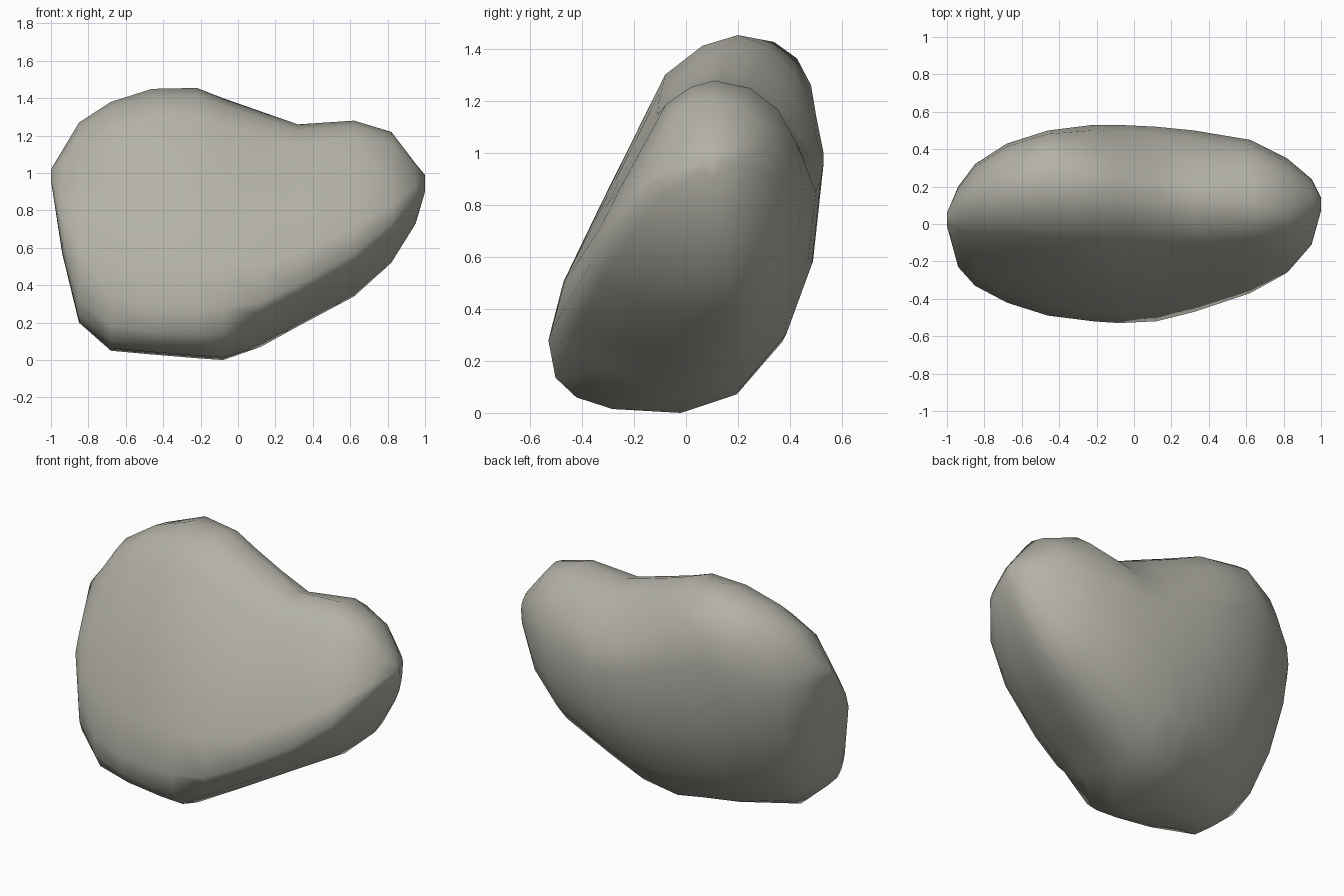
import bpy
import bmesh
from math import sin, cos, pi, radians

# Remove the default cube
default_cube = bpy.data.objects.get("Cube")
if default_cube:
    bpy.data.objects.remove(default_cube, do_unlink=True)

# Stone colour
stone = bpy.data.materials.new("warm_grey_stone")
stone.use_nodes = True
stone_colour = (0.45, 0.44, 0.385, 1)
stone.diffuse_color = stone_colour
shader = stone.node_tree.nodes["Principled BSDF"]
shader.inputs["Base Color"].default_value = stone_colour
shader.inputs["Roughness"].default_value = 0.9

# Flat front face with a rounded brow, as (across, up) fractions from the top down
FRONT_FACE = [(0, 1), (.19, .965), (.39, .87), (.73, .45), (.92, .2)]
SEGMENTS = 4          # edges per rounded quarter of a section
ROUND_FOOT, UNDERCUT = 2.9, 1.45  # lower front, on the right and left halves
FLAT_HEEL, ROUND_HEEL = 1.65, 2.05  # lower back, at the right end and elsewhere

# Cross-sections along x: x, then (y, z) of the top, front, bottom and back
# extremes, then the fullness of the upper back
sections = [
    (-1, (.03, 1.02), (-.01, .99), (.01, .96), (.06, 1), 2),
    (-.94, (.1, 1.12), (-.23, .68), (-.1, .57), (.2, .95), 2),
    (-.85, (.13, 1.27), (-.33, .45), (-.16, .2), (.32, .95), 2),
    (-.68, (.17, 1.38), (-.42, .32), (-.14, .05), (.43, 1.02), 2.3),
    (-.46, (.2, 1.45), (-.49, .28), (-.09, .03), (.5, 1.1), 2.5),
    (-.22, (.2, 1.455), (-.52, .28), (-.07, .01), (.53, 1), 1.7),
    (-.08, (.19, 1.4), (-.53, .28), (-.02, 0), (.53, .96), 1.5),
    (.12, (.16, 1.33), (-.52, .31), (.06, .07), (.52, .9), 1.4),
    (.32, (.12, 1.26), (-.47, .4), (.1, .18), (.5, .85), 1.5),
    (.62, (.11, 1.28), (-.37, .57), (.15, .34), (.45, .88), 2.1),
    (.82, (.09, 1.22), (-.26, .73), (.15, .52), (.35, .92), 2),
    (.95, (.11, 1.05), (-.11, .89), (.12, .73), (.24, .95), 2),
    (1, (.11, .99), (.07, .95), (.1, .9), (.14, .95), 2),
]


def blend(upright, side, across, along):
    """Point between the upright extreme and the side one."""
    return (upright[0] + (side[0] - upright[0]) * across,
            side[1] + (upright[1] - side[1]) * along)


def quarter(upright, side, fullness):
    """Points on a rounded corner from the upright extreme towards the side one."""
    angles = [step / SEGMENTS * pi / 2 for step in range(SEGMENTS + 1)]
    return [blend(upright, side, abs(sin(a)) ** (2 / fullness),
                  abs(cos(a)) ** (2 / fullness)) for a in angles]


def outline(top, front, bottom, back, upper_back, foot, heel):
    """Closed section running top, front, bottom, back."""
    return ([blend(top, front, *fraction) for fraction in FRONT_FACE]
            + quarter(bottom, front, foot)[:0:-1]
            + quarter(bottom, back, heel)[:-1]
            + quarter(top, back, upper_back)[:0:-1])


# Loft the sections into one closed boulder
bm = bmesh.new()
rings = []
for x, *shape in sections:
    foot = ROUND_FOOT if x < 0 else UNDERCUT
    heel = FLAT_HEEL if x < -.6 else ROUND_HEEL
    rings.append([bm.verts.new((x, y, z)) for y, z in outline(*shape, foot, heel)])
for left, right in zip(rings, rings[1:]):
    for i in range(len(left)):
        j = (i + 1) % len(left)
        bm.faces.new((left[i], left[j], right[j], right[i]))
bm.faces.new(rings[0])
bm.faces.new(rings[-1])
bmesh.ops.recalc_face_normals(bm, faces=bm.faces[:])

mesh = bpy.data.meshes.new("boulder")
bm.to_mesh(mesh)
bm.free()
mesh.materials.append(stone)
boulder = bpy.data.objects.new("boulder", mesh)
bpy.context.collection.objects.link(boulder)

# Smooth shading
bpy.ops.object.select_all(action="DESELECT")
boulder.select_set(True)
bpy.context.view_layer.objects.active = boulder
bpy.ops.object.shade_smooth_by_angle(angle=radians(70))
